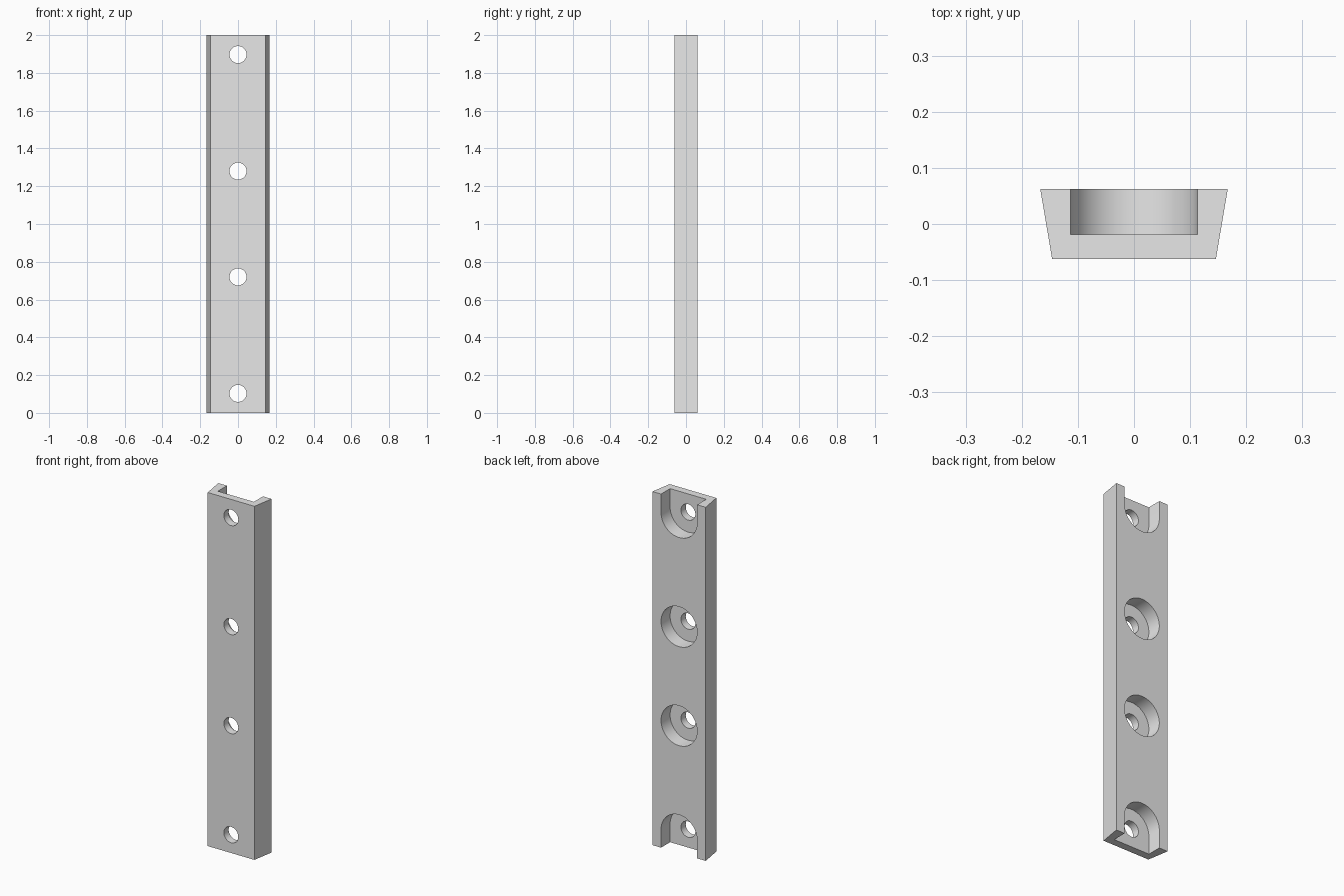
import bpy
import bmesh
from math import sin, cos, pi

old = bpy.data.objects.get("Cube")
if old:
    bpy.data.objects.remove(old, do_unlink=True)

HEIGHT = 2.0
HALF_DEPTH = 0.062
POCKET_FLOOR = -0.019
POCKET_R = 0.113
HOLE_R = 0.045
END_Z, MID_Z = 0.103, 0.72
SEGMENTS = 64

grey = bpy.data.materials.new("light grey")
grey.use_nodes = True
grey.diffuse_color = (0.8, 0.8, 0.8, 1)
grey.node_tree.nodes["Principled BSDF"].inputs["Base Color"].default_value = (0.8, 0.8, 0.8, 1)


def extrude_profile(name, points, offset):
    """Extrude a closed outline of 3D points into a solid."""
    bm = bmesh.new()
    face = bm.faces.new([bm.verts.new(p) for p in points])
    result = bmesh.ops.extrude_face_region(bm, geom=[face])
    moved = [v for v in result["geom"] if isinstance(v, bmesh.types.BMVert)]
    bmesh.ops.translate(bm, verts=moved, vec=offset)
    bmesh.ops.recalc_face_normals(bm, faces=bm.faces)
    mesh = bpy.data.meshes.new(name)
    bm.to_mesh(mesh)
    bm.free()
    mesh.materials.append(grey)
    obj = bpy.data.objects.new(name, mesh)
    bpy.context.collection.objects.link(obj)
    return obj


def round_cutter(name, radius, z, y0, y1):
    """Cylinder along y."""
    pts = [(radius * cos(2 * pi * i / SEGMENTS), y0, z + radius * sin(2 * pi * i / SEGMENTS))
           for i in range(SEGMENTS)]
    return extrude_profile(name, pts, (0, y1 - y0, 0))


def slot_cutter(name, radius, z, side, y0, y1):
    """Half-round slot running out through the top (side 1) or bottom (side -1)."""
    half = SEGMENTS // 2
    pts = [(radius * cos(pi * i / half), y0, z - side * radius * sin(pi * i / half))
           for i in range(half + 1)]
    end = HEIGHT / 2 + side * (HEIGHT / 2 + 0.1)
    pts += [(-radius, y0, end), (radius, y0, end)]
    return extrude_profile(name, pts, (0, y1 - y0, 0))


# Tapered bar, wider at the back
bar = extrude_profile("mounting_bar", [
    (-0.146, -HALF_DEPTH, 0), (0.146, -HALF_DEPTH, 0),
    (0.167, HALF_DEPTH, 0), (-0.167, HALF_DEPTH, 0)], (0, 0, HEIGHT))

# Rear pockets: open slots at the ends, round ones between
back = HALF_DEPTH + 0.05
cutters = [
    slot_cutter("bottom_slot_cutter", POCKET_R, END_Z, -1, POCKET_FLOOR, back),
    slot_cutter("top_slot_cutter", POCKET_R, HEIGHT - END_Z, 1, POCKET_FLOOR, back),
]
for z in (MID_Z, HEIGHT - MID_Z):
    cutters.append(round_cutter("pocket_cutter", POCKET_R, z, POCKET_FLOOR, back))

# Screw holes through the front
for z in (END_Z, MID_Z, HEIGHT - MID_Z, HEIGHT - END_Z):
    cutters.append(round_cutter("hole_cutter", HOLE_R, z, -back, 0.02))

bpy.ops.object.select_all(action="DESELECT")
bar.select_set(True)
bpy.context.view_layer.objects.active = bar
for cutter in cutters:
    cutter.hide_render = True
    mod = bar.modifiers.new(cutter.name, "BOOLEAN")
    mod.operation = "DIFFERENCE"
    mod.solver = "EXACT"
    mod.object = cutter
    bpy.ops.object.modifier_apply(modifier=mod.name)
for cutter in cutters:
    bpy.data.objects.remove(cutter, do_unlink=True)

bpy.ops.object.shade_smooth_by_angle(angle=pi / 6)
